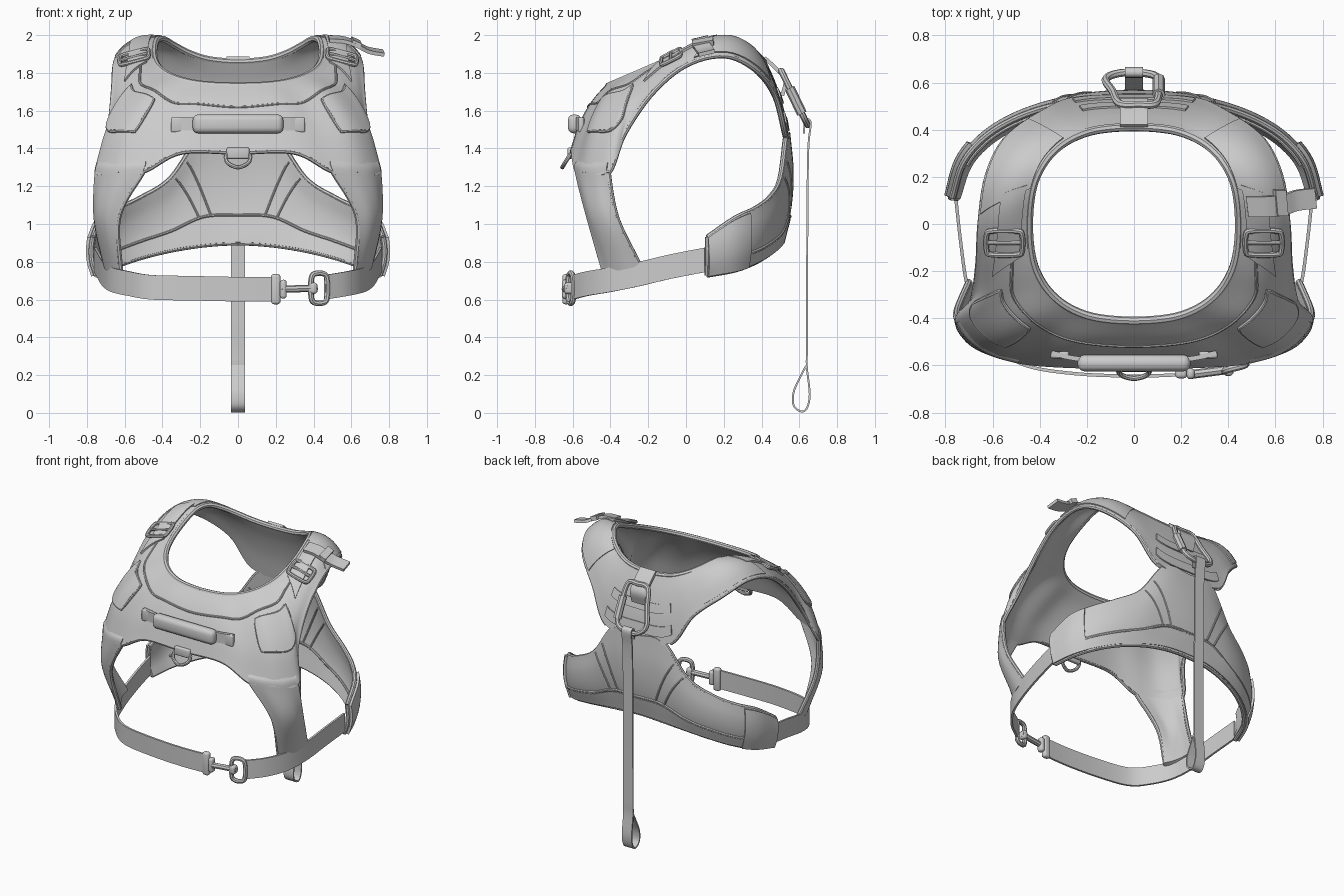
import bpy, math
from mathutils import Vector as V

if "Cube" in bpy.data.objects:
    bpy.data.objects.remove(bpy.data.objects["Cube"])

grey = bpy.data.materials.new("light_grey")
grey.use_nodes = True
grey.diffuse_color = (0.6, 0.6, 0.6, 1)
grey.node_tree.nodes["Principled BSDF"].inputs["Base Color"].default_value = grey.diffuse_color
CENTRE = V((0, 0, .5))


def finish(ob):
    """Apply modifiers, smooth and colour an object."""
    bpy.ops.object.select_all(action='DESELECT')
    ob.select_set(True)
    bpy.context.view_layer.objects.active = ob
    bpy.ops.object.convert(target='MESH')
    ob.data.materials.clear()
    ob.data.materials.append(grey)
    bpy.ops.object.shade_smooth_by_angle(angle=math.radians(40))


def blend(a, b, c, d, f):
    """Smooth step from b to c with neighbours a and d."""
    return b + (c - a) * f / 2 + (a - 2.5 * b + 2 * c - d / 2) * f**2 + (1.5 * (b - c) + (d - a) / 2) * f**3


def spline(pts, t, closed=False):
    """Smooth curve through the points, with t counted in points."""
    n = len(pts)
    pts = [V(p) for p in pts]
    i = math.floor(t) if closed else max(0, min(int(t), n - 2))
    if closed:
        near = [pts[(i + k) % n] for k in (-1, 0, 1, 2)]
    else:
        ext = [2 * pts[0] - pts[1], *pts, 2 * pts[-1] - pts[-2]]
        near = ext[i:i + 4]
    return blend(*near, t - i)


def open_surface(cols):
    return lambda u, v: spline([spline(c, v) for c in cols], u)


def closed_surface(cols):
    def f(u, v):
        i = math.floor(u)
        return blend(*(spline(cols[(i + k) % len(cols)], v) for k in (-1, 0, 1, 2)), u - i)
    return f


def lifted(s, u, v, lift):
    """Surface point moved outward along the normal."""
    e = 0.02
    n = (s(u + e, v) - s(u - e, v)).cross(s(u, v + e) - s(u, v - e)).normalized()
    p = s(u, v)
    return p + n * math.copysign(lift, lift * n.dot(p - CENTRE))


def add(name, data):
    ob = bpy.data.objects.new(name, data)
    bpy.context.collection.objects.link(ob)
    return ob


def sheet(name, f, ur, vr, nu, nv, thick=.03):
    """Solid sheet sampled from f over the ranges ur and vr."""
    pts = [f(ur[0] + (ur[1] - ur[0]) * i / nu, vr[0] + (vr[1] - vr[0]) * j / nv)
           for i in range(nu + 1) for j in range(nv + 1)]
    w = nv + 1
    faces = [(k, k + 1, k + w + 1, k + w) for i in range(nu) for k in range(i * w, i * w + nv)]
    me = bpy.data.meshes.new(name)
    me.from_pydata(pts, [], faces)
    ob = add(name, me)
    m = ob.modifiers.new("thickness", 'SOLIDIFY')
    m.thickness, m.offset = thick, 0
    finish(ob)


def tube(name, pts, r, closed=False):
    cu = bpy.data.curves.new(name, 'CURVE')
    cu.dimensions, cu.bevel_depth, cu.bevel_resolution, cu.use_fill_caps = '3D', r, 2, True
    sp = cu.splines.new('POLY')
    sp.points.add(len(pts) - 1)
    for p, q in zip(sp.points, pts):
        p.co = (*q, 1)
    sp.use_cyclic_u = closed
    finish(add(name, cu))


def ring(name, pts, r):
    tube(name, [spline(pts, k / 6, True) for k in range(len(pts) * 6)], r, True)


def piping(name, s, path, r=.014, n=40, lift=.001):
    """Tube that follows a surface along a path of (u, v) points."""
    step = (len(path) - 1) / n
    tube(name, [lifted(s, *spline(path, step * k), lift) for k in range(n + 1)], r)


def overlay(name, s, ur, vr, lift=.016, thick=.016, nu=14, nv=8):
    sheet(name, lambda u, v: lifted(s, u, v, lift), ur, vr, nu, nv, thick)


def webbing(name, path, side, thick=.014):
    side, n = V(side), len(path) - 1
    sheet(name, lambda u, v: spline(path, u) + side * v, (0, n), (-.5, .5), n * 6, 1, thick)


def block(name, loc, size, bevel=.015):
    bpy.ops.mesh.primitive_cube_add(size=1, location=loc)
    ob = bpy.context.object
    ob.name, ob.scale = name, size
    bpy.ops.object.transform_apply(location=False, rotation=False)
    m = ob.modifiers.new("round", 'BEVEL')
    m.width, m.segments = bevel, 3
    finish(ob)


def flip(pts):
    return [(-p[0], p[1], p[2]) for p in pts]


def soft(c, power):
    return math.copysign(abs(c) ** power, c)


# Yoke around the neck: columns run from the rim to the outer edge
edge = [(0, -.6, 1.38), (.3, -.595, 1.38), (.5, -.575, 1.28), (.65, -.52, 1.27), (.745, -.41, 1.27),
        (.685, -.33, 1.47), (.66, -.18, 1.69), (.65, 0, 1.84), (.62, .2, 1.89), (.54, .36, 1.82),
        (.385, .47, 1.68), (.25, .525, 1.47), (0, .535, 1.44)]


def yoke_column(i):
    a = math.radians(15 * i - 90)
    x, y = .445 * soft(math.cos(a), .8), .41 * soft(math.sin(a), .8)
    drop = .43 * (.18 - y) if y < .18 else 2.4 * (y - .18) ** 2
    rim, out = V((x, y, 1.985 - drop)), V(edge[i])
    full = .08 if i < 3 else .12 if i < 10 else .06
    col = []
    for k in range(4):
        p = rim.lerp(out, k / 3)
        bulge = full * (out - rim).length * (0 < k < 3)
        col.append(p + (p - CENTRE).normalized() * bulge)
    return col


half = [yoke_column(i) for i in range(len(edge))]
yoke_cols = half + [flip(c) for c in half[-2:0:-1]]
N = len(yoke_cols)
yoke = closed_surface(yoke_cols)
sheet("yoke", yoke, (0, N), (0, 3), N * 5, 14)
piping("neck_binding", yoke, [(0, 0), (N, 0)], .018, 120)
piping("chest_edge_binding", yoke, [(-2, 3), (2, 3)])
piping("collar_seam", yoke, [(-5.5, .75), (-3, .8), (0, 1.3), (3, .8), (5.5, .75)], .007, 80, .014)
for v, level in ((1.4, "upper"), (2.3, "lower")):
    overlay(level + "_back_webbing", yoke, (10.9, 13.1), (v, v + .4), .016, .014, 24, 4)

# Back body with the belly wings: columns run from top to bottom
heights = [(1.47, .9), (1.47, .89), (1.24, .865), (1.14, .83), (1.08, .79), (1.03, .755), (.93, .73)]
MID = len(heights) - 1


def wing_column(i):
    a = math.radians(14 * i)
    x, y = .78 * math.sin(a), .555 * math.cos(a) ** .7
    top, low = heights[i]
    shape = [1 - s * (1 - i / 9) for s in (.03, 0, .02, .1)]
    return [(x * s, y * s, top + (low - top) * k / 3) for k, s in enumerate(shape)]


wing = [wing_column(i) for i in range(MID + 1)]
back = open_surface([flip(c) for c in wing[:0:-1]] + wing)
END = MID * 2
sheet("back_body", back, (0, END), (0, 3), 60, 14)
overlay("belly_band", back, (1, END - 1), (2.3, 2.95), .014, .016, 60)
piping("belly_top_binding", back, [(0, 2.25), (END, 2.25)], .01, 80, .014)
piping("belly_inner_seam", back, [(1, 2.25), (END - 1, 2.25)], .008, 80, -.018)
piping("belly_edge_binding", back, [(0, 3), (END, 3)], .014, 80)

turn = [math.tau * k / 12 for k in range(12)]
for s, side in ((1, "left"), (-1, "right")):
    # Chest leg reaching down to the belt
    low = [[(.63, -.515, 1.04), (.62, -.43, .74)], [(.695, -.49, 1.04), (.66, -.38, .75)],
           [(.74, -.43, 1.04), (.69, -.32, .765)], [(.75, -.365, 1.03), (.7, -.245, .78)]]
    leg = open_surface([[yoke(s * (2 + i * 2 / 3), v) for v in (2.75, 3)] + [(s * x, y, z) for x, y, z in c]
                        for i, c in enumerate(low)])
    sheet(side + "_chest_leg", leg, (0, 3), (0, 3), 14, 20)
    piping(side + "_leg_inner_binding", leg, [(0, 1), (0, 3)])
    piping(side + "_leg_outer_binding", leg, [(3, 1), (3, 3)])
    piping(side + "_armhole_binding", yoke, [(s * 4, 3), (s * 11, 3)])
    tip = MID + s * MID
    piping(side + "_wing_binding", back, [(MID + s, 0), (tip, 0)])
    piping(side + "_wing_end_binding", back, [(tip, 0), (tip, 3)])

    # Seam strips on the back, inside and out
    for lift, face in ((.016, "outer"), (-.016, "inner")):
        for d in (0, .35):
            piping(f"{side}_{face}_seam", back, [(MID + s * (1.5 + d), .2), (MID + s * (.8 + d), 2.2)], .006, 16, lift)

    # Padded badge, shoulder pad and strap
    overlay(side + "_badge", yoke, (s * 2.65, s * 4.5), (1.05, 2.05), .018, .016)
    rim = [(s * (3.57 + .95 * soft(math.cos(a), .35)), 1.55 + .52 * soft(math.sin(a), .35)) for a in turn]
    piping(side + "_badge_edge", yoke, rim + rim[:1], .009, 60, .018)
    overlay(side + "_shoulder_pad", yoke, (s * 7.2, s * 9.6), (.15, 2.85), .014, .016)
    overlay(side + "_shoulder_strap", yoke, (s * 5.3, s * 7.4), (.4, 1.6), .018)

    # Shoulder strap slider
    mid, across, along = V((s * .55, -.08, 1.885)), V((s * .078, 0, -.02)), V((0, .052, .026))
    ring(side + "_slider", [mid + across * soft(math.cos(a), .4) + along * soft(math.sin(a), .4) for a in turn], .012)
    tube(side + "_slider_bar", [mid - across, mid + across], .01)

    # Wing end pad gripping the belt
    overlay(side + "_wing_pad", back, (MID + s * 4.4, tip), (.08, 2.98), .013, .035)

# Belt: long part on the right, short part on the left, joined by clip and loop
run = [(.755, .1, .81), (.735, -.08, .775), (.71, -.25, .735), (.665, -.4, .705), (.58, -.52, .685), (.46, -.6, .665)]
webbing("left_belt", run, (0, 0, .13))
webbing("right_belt", flip(run) + [(-.25, -.635, .66), (0, -.645, .655), (.19, -.64, .655)], (0, 0, .13))
block("clip_base", (.2, -.635, .655), (.05, .04, .16))
block("clip_bar", (.24, -.635, .655), (.035, .045, .1))
tube("clip_stem", [(.23, -.64, .655), (.42, -.615, .66)], .019)
block("clip_nose", (.4, -.62, .66), (.04, .05, .06))
ring("belt_loop", [(.43 + .045 * soft(math.cos(a), .6), -.61 + .015 * math.cos(a), .66 + .08 * soft(math.sin(a), .6))
                   for a in turn], .015)

# Chest handle with sewn ends
webbing("handle_strap", [(x, -.595 + .4 * x * x, 1.53) for x in (-.35, -.25, 0, .25, .35)], (0, 0, .07), .02)
block("handle_grip", (0, -.59, 1.53), (.48, .07, .1), .03)
for s in (-1, 1):
    block("handle_end", (s * .315, -.555, 1.525), (.08, .03, .08), .01)

# Chest ring on its tab
block("chest_ring_tab", (0, -.612, 1.375), (.12, .03, .06), .01)
ring("chest_ring", [(-.06, -.615, 1.365), (0, -.615, 1.37), (.06, -.615, 1.365),
                    (.055, -.64, 1.325), (0, -.655, 1.3), (-.055, -.64, 1.325)], .011)

# Loose strap end on the left shoulder
webbing("loose_strap_end", [(.48, .075, 1.98), (.56, .075, 1.975), (.63, .08, 1.95), (.69, .1, 1.92),
                            (.77, .11, 1.905)], (-.01, .085, .02), .02)
webbing("strap_keeper", [(.6, .09, 1.97), (.645, .09, 1.95)], (-.01, .11, .02), .03)

# Back tab and snap link
webbing("back_tab", [(0, .415, 1.88), (0, .48, 1.82), (0, .525, 1.76), (0, .51, 1.68)], (.12, 0, 0), .02)
link_top, link_low = V((0, .51, 1.8)), V((0, .64, 1.53))
link = [(-.06, 0), (.02, -.03), (.09, 0), (.105, .4), (.1, .85), (.04, 1), (-.06, 1), (-.12, .8), (-.09, .4)]
ring("snap_link", [link_top.lerp(link_low, t) + V((x, 0, 0)) for x, t in link], .017)
tube("snap_sleeve", [link_top.lerp(link_low, t) + V((.105, 0, 0)) for t in (.3, .8)], .027)

# Leash with hand loop
leash = [(.625, 1.48), (.63, 1.55), (.66, 1.54), (.65, 1.44), (.645, 1.3), (.642, .9), (.64, .5), (.64, .33),
         (.64, .24), (.655, .1), (.64, .025), (.608, .008), (.57, .04), (.57, .11), (.605, .19), (.636, .25)]
webbing("leash", [(0, y, z) for y, z in leash], (.075, 0, 0), .01)
